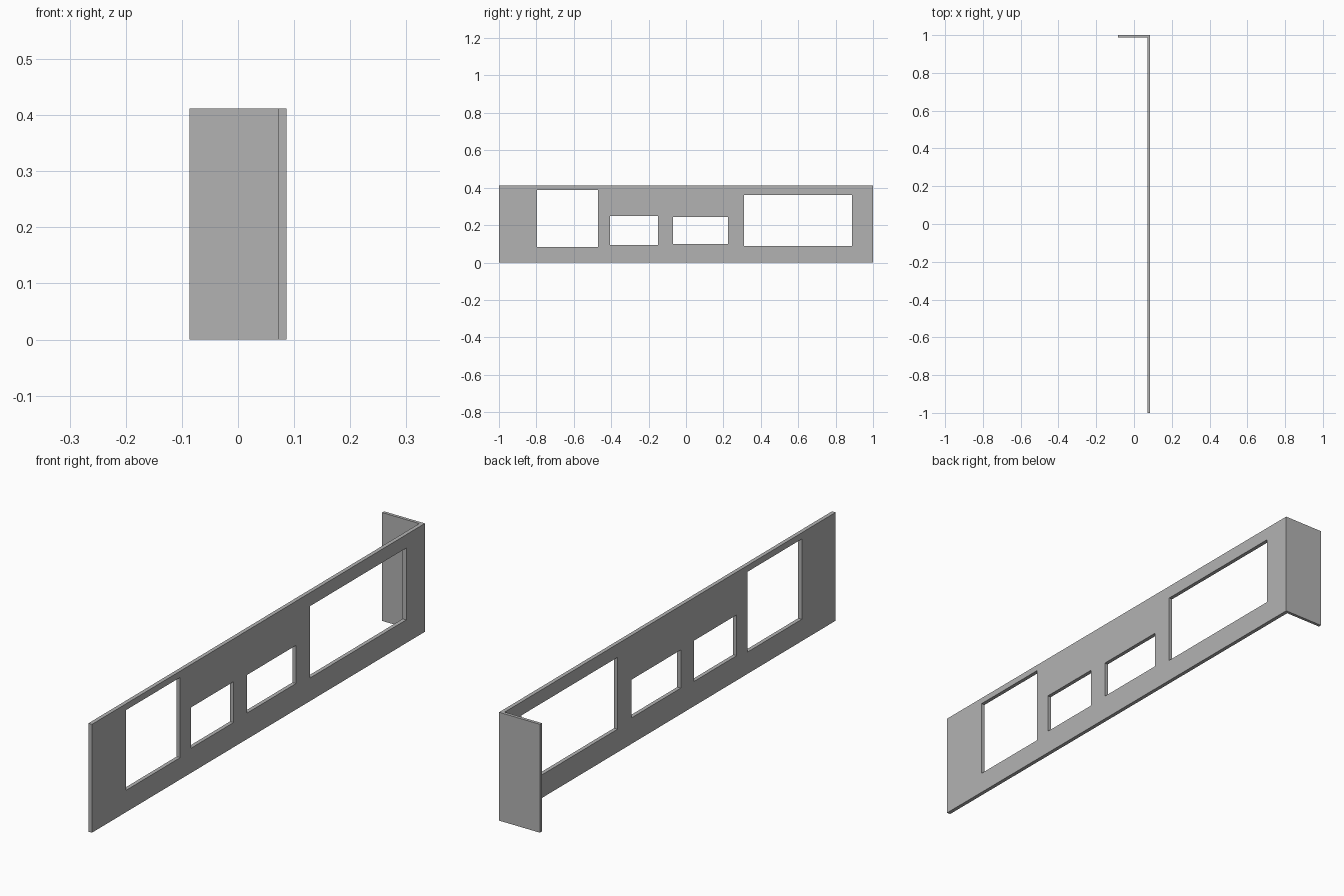
import bpy

cube = bpy.data.objects.get("Cube")
if cube:
    bpy.data.objects.remove(cube, do_unlink=True)

HEIGHT = 0.412
OUTER_X = 0.086    # outer face of the long wall
INNER_X = 0.071    # inner face of the long wall

grey = bpy.data.materials.new("plain_grey")
grey.diffuse_color = (0.45, 0.45, 0.45, 1)
grey.use_nodes = True
grey.node_tree.nodes["Principled BSDF"].inputs["Base Color"].default_value = grey.diffuse_color


def box(name, low, high):
    """Axis-aligned box between two corners."""
    centre = [(a + b) / 2 for a, b in zip(low, high)]
    bpy.ops.mesh.primitive_cube_add(size=1, location=centre)
    obj = bpy.context.object
    obj.name = name
    obj.scale = [b - a for a, b in zip(low, high)]
    bpy.ops.object.transform_apply(location=False, rotation=False, scale=True)
    obj.data.materials.append(grey)
    return obj


# Long wall
wall = box("long_wall", (INNER_X, -1, 0), (OUTER_X, 1, HEIGHT))

# Openings: y start, y end, sill height, head height
openings = {
    "tall_window": (-0.797, -0.47, 0.083, 0.388),
    "small_window": (-0.406, -0.15, 0.094, 0.249),
    "middle_window": (-0.07, 0.225, 0.099, 0.244),
    "wide_window": (0.31, 0.888, 0.088, 0.361),
}
for name, (y0, y1, sill, head) in openings.items():
    cutter = box(name + "_cutter", (INNER_X - 0.05, y0, sill), (OUTER_X + 0.05, y1, head))
    cutter.hide_render = True
    cut = wall.modifiers.new(name, "BOOLEAN")
    cut.operation = "DIFFERENCE"
    cut.solver = "EXACT"
    cut.object = cutter
    bpy.context.view_layer.objects.active = wall
    bpy.ops.object.modifier_apply(modifier=cut.name)
    bpy.data.objects.remove(cutter, do_unlink=True)

# Short return wall at the back end
box("return_wall", (-OUTER_X, 0.988, 0), (INNER_X, 1, HEIGHT))
